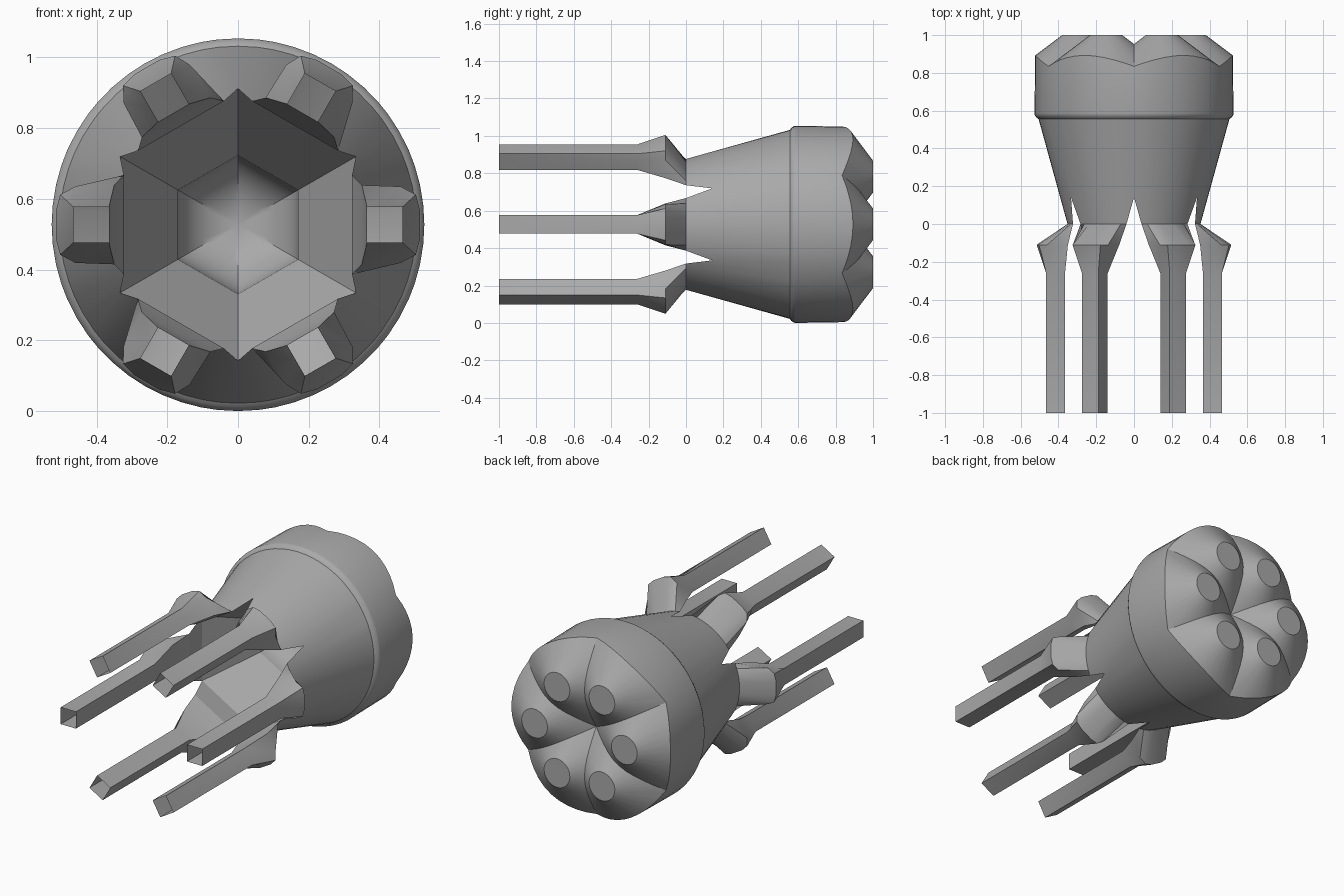
import bpy, bmesh, math
from mathutils import Vector

cube = bpy.data.objects.get("Cube")
if cube:
    bpy.data.objects.remove(cube)

# Single grey material
grey = bpy.data.materials.new("plain_grey")
grey.use_nodes = True
tone = (0.4, 0.4, 0.4, 1)
grey.diffuse_color = tone
grey.node_tree.nodes["Principled BSDF"].inputs["Base Color"].default_value = tone

AXIS_Z = 0.527
HALF = [0, 6, 12.5, 18.5, 23.5, 30]                 # column angles in half a sector
COLUMNS = [-t for t in HALF[:0:-1]] + HALF
TIP_Y, HEX_Y, HEX_R = 0.14, 0.45, 0.17
DISC_R, DISC_D, SLOPE = 0.085, 0.295, 0.75


def place(k, p):
    """Sector point (radial, sideways, along) to world space for sector k."""
    a = math.radians(60 * k)
    r, w, y = p
    return Vector((r * math.cos(a) - w * math.sin(a), y,
                   AXIS_Z + r * math.sin(a) + w * math.cos(a)))


def polar(r, t, y):
    return (r * math.cos(math.radians(t)), r * math.sin(math.radians(t)), y)


def build(name, faces, sectors=range(6), inward=False):
    """Repeat one sector's faces about the axis and weld them."""
    bm = bmesh.new()
    for k in sectors:
        for f in faces:
            bm.faces.new([bm.verts.new(place(k, p)) for p in f])
    bmesh.ops.remove_doubles(bm, verts=bm.verts, dist=0.0005)
    bmesh.ops.dissolve_degenerate(bm, edges=bm.edges, dist=0.0005)
    bmesh.ops.recalc_face_normals(bm, faces=bm.faces)
    if inward:
        outward = sum(f.normal.y * f.calc_area() for f in bm.faces) > 0
        if outward:
            bmesh.ops.reverse_faces(bm, faces=bm.faces)
    mesh = bpy.data.meshes.new(name)
    bm.to_mesh(mesh)
    bm.free()
    obj = bpy.data.objects.new(name, mesh)
    bpy.context.collection.objects.link(obj)
    mesh.materials.append(grey)
    bpy.ops.object.select_all(action='DESELECT')
    obj.select_set(True)
    bpy.context.view_layer.objects.active = obj
    bpy.ops.object.shade_smooth_by_angle(angle=math.radians(30))
    return obj


def skin(rows, closed=False):
    """Quads between successive rows of points."""
    faces = []
    for a, b in zip(rows, rows[1:]):
        n = len(a)
        for i in range(n if closed else n - 1):
            j = (i + 1) % n
            faces.append([a[i], a[j], b[j], b[i]])
    return faces


def lobe_y(p):
    """Height of the rear cone above a sector point."""
    return 1 - SLOPE * (math.hypot(p[0] - DISC_D, p[1]) - DISC_R)


# Conical body with notched front edge and raised rear band
front = []
for t in COLUMNS:
    y = TIP_Y if abs(t) == 30 else 0
    front.append(polar(0.385 if y else 0.352, t, y))
rim = [polar(0.523, t, 0) for t in COLUMNS]
rim = [(p[0], p[1], lobe_y(p)) for p in rim]
profile = [(0.505, 0.555), (0.515, 0.562), (0.525, 0.576), (0.527, 0.585)]
rows = [front] + [[polar(r, t, y) for t in COLUMNS] for r, y in profile] + [rim]
build("body_shell", skin(rows))

# Rear cap: six intersecting cones, each with a flat disc
STEPS = 10
side = [polar(0.523 * i / STEPS, 30, 0) for i in range(STEPS)]
loop = rim + side[:0:-1] + [(0, 0, 0)] + [(r, -w, y) for r, w, y in side[1:]]
loop = [(r, w, lobe_y((r, w))) for r, w, _ in loop]
disc = []
for r, w, _ in loop:
    a = math.atan2(w, r - DISC_D)
    disc.append((DISC_D + DISC_R * math.cos(a), DISC_R * math.sin(a), 1))
build("rear_lobes", skin([loop, disc], closed=True) + [disc])


# Six flared claws, each ending in an open square rod
def mirrored(half, y):
    return [(r, -w, y) for r, w in half[:0:-1]] + [(r, w, y) for r, w in half]


flare = [(0.515, 0), (0.515, 0.04), (0.503, 0.085), (0.46, 0.108), (0.35, 0.112)]
square = [(0.465, 0), (0.465, 0.025), (0.465, 0.05), (0.415, 0.05), (0.365, 0.05)]
claw = skin([front[1:-1], mirrored(flare, -0.11), mirrored(square, -0.26),
             mirrored(square, -1)], closed=True)
for k in range(6):
    build(f"claw_{k + 1}", claw, [k])

# Hexagonal funnel behind the claws, ending in a round bowl
root = [front[1], front[-2]]
tips = [front[0], front[-1]]
hexagon = [(HEX_R, HEX_R * math.tan(math.radians(t)), HEX_Y) for t in COLUMNS]
build("front_funnel", skin([root, tips, [hexagon[0], hexagon[-1]]]), inward=True)
bowl = []
for i in range(11):
    s = math.cos(math.pi / 2 * i / 10)
    depth = HEX_R * math.sqrt(max(0, 1 - s * s))
    bowl.append([(r * s, w * s, HEX_Y + depth) for r, w, _ in hexagon])
build("funnel_bowl", skin(bowl), inward=True)
